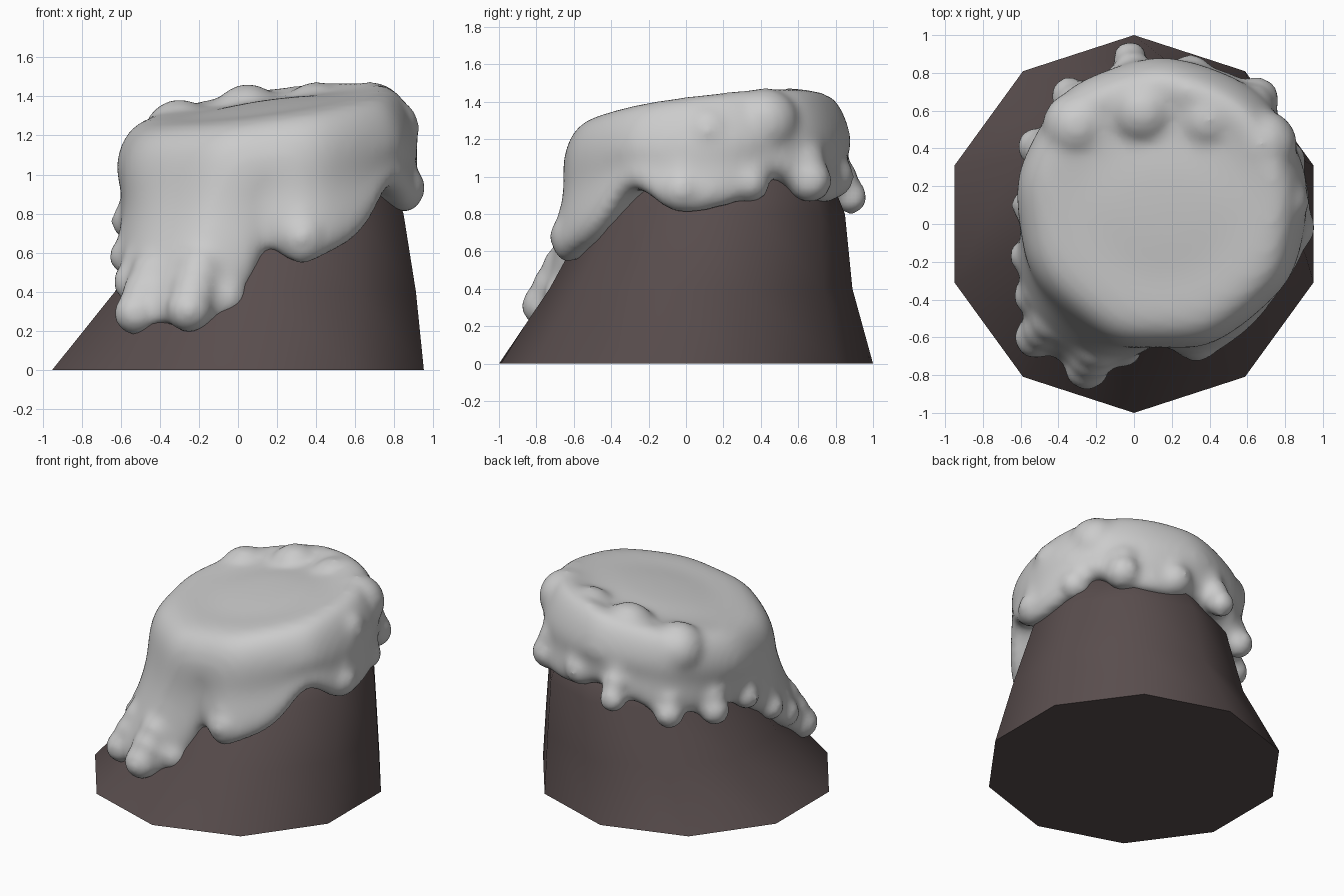
import bpy, bmesh, math
from mathutils import Vector, Matrix

if "Cube" in bpy.data.objects:
    bpy.data.objects.remove(bpy.data.objects["Cube"])


def make_object(name, bm):
    bmesh.ops.recalc_face_normals(bm, faces=bm.faces)
    me = bpy.data.meshes.new(name)
    bm.to_mesh(me)
    bm.free()
    ob = bpy.data.objects.new(name, me)
    bpy.context.collection.objects.link(ob)
    return ob


def bridge(bm, rings):
    for a, b in zip(rings, rings[1:]):
        n = len(a)
        for i in range(n):
            j = (i + 1) % n
            bm.faces.new((a[i], a[j], b[j], b[i]))


def fan(bm, ring, point):
    c = bm.verts.new(point)
    for i in range(len(ring)):
        bm.faces.new((ring[i - 1], ring[i], c))


# Rock: leaning ten-sided stump (centre x, centre y, radius, height)
bm = bmesh.new()
rings = []
for cx, cy, r, z in [(0, 0, 1, 0), (.14, .08, .81, .4), (.2, .17, .68, .8),
                     (.24, .21, .56, 1.0), (.25, .22, .4, 1.1)]:
    rings.append([bm.verts.new((cx + r * math.sin(math.pi * k / 5),
                                cy + r * math.cos(math.pi * k / 5), z)) for k in range(10)])
bridge(bm, rings)
bm.faces.new(rings[0])
bm.faces.new(rings[-1])
rock = make_object("rock", bm)
mat = bpy.data.materials.new("dark_stone")
mat.diffuse_color = (.1, .075, .075, 1)
mat.use_nodes = True
mat.node_tree.nodes["Principled BSDF"].inputs["Base Color"].default_value = mat.diffuse_color
rock.data.materials.append(mat)

# Snow: dripping lower edge, counter-clockwise from the right (x, y, z)
edge = [(.94, 0, .77), (.93, .17, .81), (.89, .34, .84), (.84, .43, .99), (.78, .56, .96),
        (.71, .68, .85), (.55, .8, .83), (.3, .86, .84), (.14, .84, .93), (-.02, .85, .82),
        (-.17, .8, .84), (-.33, .74, .69), (-.43, .64, .79), (-.53, .42, .65), (-.56, .25, .75),
        (-.59, .1, .65), (-.61, -.1, .54), (-.63, -.22, .44), (-.61, -.4, .34),
        (-.6, -.64, .16), (-.46, -.71, .23), (-.26, -.85, .18), (-.08, -.75, .23),
        (.03, -.7, .36), (.1, -.65, .47), (.13, -.63, .6), (.2, -.67, .59), (.33, -.74, .49),
        (.46, -.68, .56), (.61, -.57, .62), (.71, -.46, .73), (.78, -.34, .91),
        (.85, -.26, .91), (.92, -.12, .79)]
CX, CY, BELT = .15, .11, .785


def top_height(x, y):
    return 1.35 + .14 * (x - CX) + .1 * (y - CY)


bm = bmesh.new()
columns = []
for x, y, ze in edge:
    d = Vector((x - CX, y - CY))
    re = d.length
    d.normalize()
    s = max(0, d.x * .75 + d.y * .66)          # 1 on the rounded back right side
    back = max(0, d.y)
    belt = BELT * (1 + .015 * math.sin(9 * math.atan2(d.y, d.x)))
    zt = top_height(CX + d.x * .7, CY + d.y * .7) + .04 * back
    zb = zt - .25 - .05 * s
    prof = [(re * .78, ze + .07), (re - .07, ze), (re, ze + .07)]
    for t, waist in ((.3, 1), (.7, .97)):
        prof.append((waist * (belt + (re - belt) * (1 - t) ** 1.1), (ze + .07) * (1 - t) + zb * t))
    prof += [(belt, zb), (belt * (.97 - .05 * s), zt - .11), (belt * (.87 - .06 * s), zt)]
    col = [bm.verts.new((CX + d.x * r, CY + d.y * r, z)) for r, z in prof]
    for r, dip in ((.54, .01), (.4, -.015 * back), (.22, .015)):
        px, py = CX + d.x * r, CY + d.y * r
        col.append(bm.verts.new((px, py, top_height(px, py) + dip)))
    columns.append(col)
rings = [list(ring) for ring in zip(*columns)]
bridge(bm, rings)
fan(bm, rings[0], (.2, .2, .85))
fan(bm, rings[-1], (CX, CY, 1.37))


def ball(x, y, z, r):
    bmesh.ops.create_icosphere(bm, subdivisions=2, radius=r, matrix=Matrix.Translation((x, y, z)))


# Drips: a tip lump backed by larger ones running up into the cap (x, y, z, radius)
drips = [(-.02, .88, .89, .1), (-.34, .68, .79, .11), (-.52, .41, .76, .11),
         (-.56, .1, .76, .1), (-.57, -.17, .58, .1), (-.54, -.38, .45, .11),
         (-.52, -.6, .29, .125), (-.25, -.76, .31, .13), (-.06, -.65, .37, .12),
         (.33, -.6, .68, .14), (.84, -.02, .93, .13), (.8, .34, .97, .12),
         (.65, .66, .98, .13), (.3, .78, 1.0, .13)]
for x, y, z, r in drips:
    for k in range(3):
        f = 1 - .07 * k
        ball(CX + (x - CX) * f, CY + (y - CY) * f, z + .1 * k, r * (1 + .05 * k))

# Soft mounds along the back rim
for x, y, z in [(.4, .56, 1.29), (.05, .6, 1.28), (.68, .42, 1.29), (-.3, .52, 1.2), (.78, .12, 1.24)]:
    ball(x, y, z, .2 if x < .75 else .16)
snow = make_object("snow_cap", bm)

sub = snow.modifiers.new("round", 'SUBSURF')
sub.levels = sub.render_levels = 2
rem = snow.modifiers.new("merge", 'REMESH')
rem.mode = 'VOXEL'
rem.voxel_size = .025
rem.use_smooth_shade = True
smo = snow.modifiers.new("soften", 'SMOOTH')
smo.factor = .5
smo.iterations = 14

# Smooth shading
for ob in (rock, snow):
    bpy.ops.object.select_all(action='DESELECT')
    ob.select_set(True)
    bpy.context.view_layer.objects.active = ob
    if ob is rock:
        bpy.ops.object.shade_smooth_by_angle(angle=math.radians(45))
    else:
        bpy.ops.object.shade_smooth()
